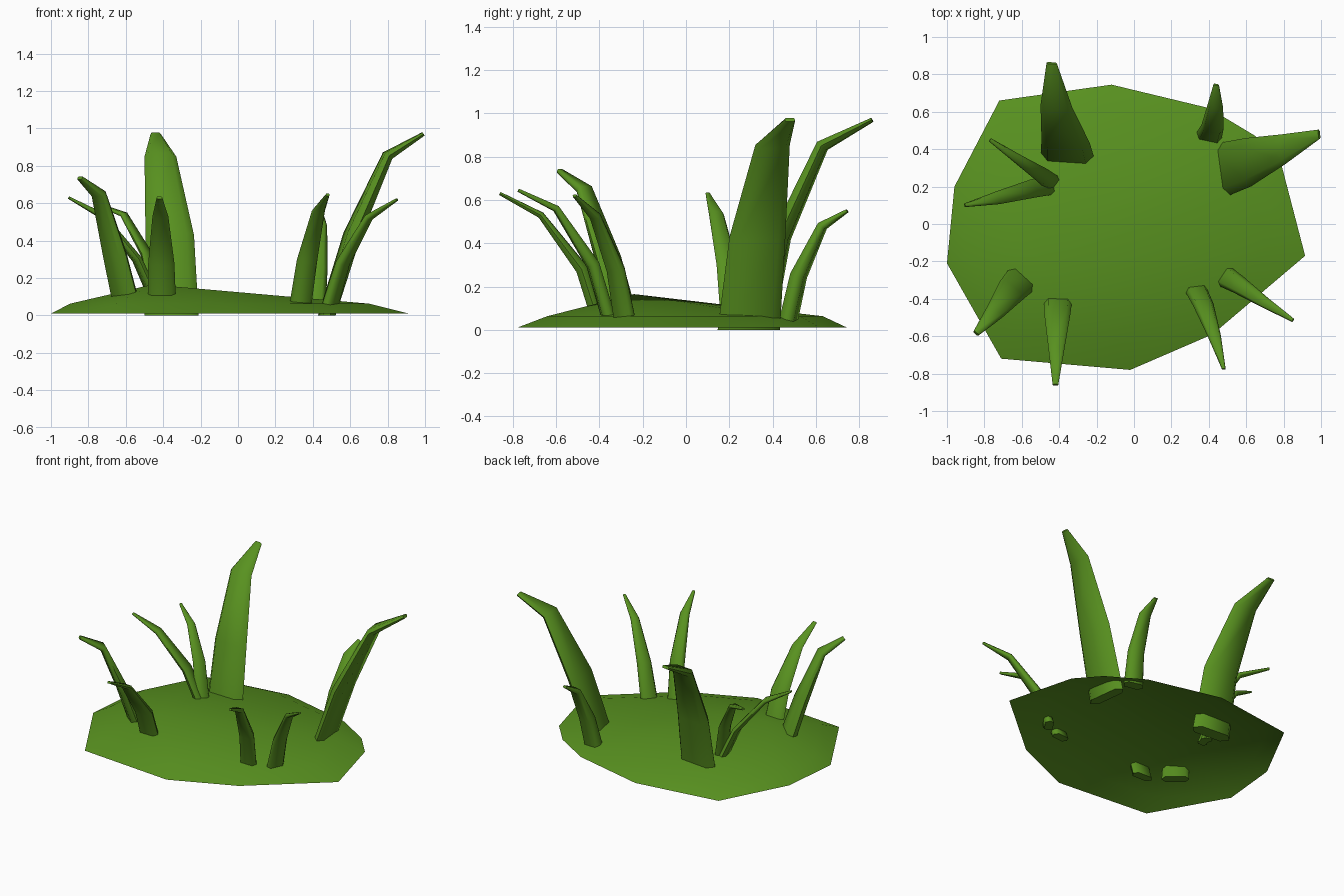
import bpy
from mathutils import Vector

if "Cube" in bpy.data.objects:
    bpy.data.objects.remove(bpy.data.objects["Cube"])

green = bpy.data.materials.new("grass_green")
green.diffuse_color = (0.098, 0.285, 0.014, 1)
green.use_nodes = True
green.node_tree.nodes["Principled BSDF"].inputs["Base Color"].default_value = green.diffuse_color


def make_object(name, verts, faces):
    me = bpy.data.meshes.new(name)
    me.from_pydata(verts, [], faces)
    me.materials.append(green)
    ob = bpy.data.objects.new(name, me)
    bpy.context.collection.objects.link(ob)
    bpy.ops.object.select_all(action='DESELECT')
    ob.select_set(True)
    bpy.context.view_layer.objects.active = ob
    bpy.ops.object.mode_set(mode='EDIT')
    bpy.ops.mesh.select_all(action='SELECT')
    bpy.ops.mesh.normals_make_consistent(inside=False)
    bpy.ops.object.mode_set(mode='OBJECT')
    bpy.ops.object.shade_smooth_by_angle(angle=1.15)
    return ob


# Ground mound: open low shell with an off-centre peak
outline = [(-1, -.21), (-.71, -.72), (-.02, -.78), (.42, -.59), (.915, -.17),
           (.79, .31), (.65, .47), (.40, .62), (-.12, .745), (-.72, .66), (-.96, .20)]
n = len(outline)
c = Vector((-.38, .06))
verts = [(x, y, .01) for x, y in outline]
for p in outline:
    q = c + (Vector(p) - c) * .835
    verts.append((q.x, q.y, .063))
verts.append((-.46, -.24, .165))
faces = []
for i in range(n):
    j = (i + 1) % n
    faces += [(i, j, n + j, n + i), (n + i, n + j, 2 * n)]
mound = make_object("ground_mound", verts, faces)
if mound.data.polygons[1].normal.z < 0:
    mound.data.flip_normals()

# Flattened hexagon section of a blade
SECTION = [(-.5, 0), (-.36, -.5), (.36, -.5), (.5, 0), (.36, .5), (-.36, .5)]


def blade(name, rows, side=None):
    """rows: x, y, z, width, thickness from root to tip; side: width direction."""
    pts = [Vector(r[:3]) for r in rows]
    lean = pts[-1] - pts[0]
    side = Vector(side or (-lean.y, lean.x, 0)).normalized()
    verts, faces = [], []
    for k, r in enumerate(rows):
        if k == 0:
            up = Vector((0, 0, 1))
        else:
            up = (pts[k] - pts[k - 1]).normalized()
            if k < len(rows) - 1:
                up = (up + (pts[k + 1] - pts[k]).normalized()).normalized()
        depth = up.cross(side).normalized()
        verts += [pts[k] + side * (u * r[3]) + depth * (v * r[4]) for u, v in SECTION]
    m = len(SECTION)
    for k in range(len(rows) - 1):
        for i in range(m):
            j = (i + 1) % m
            faces.append((k * m + i, k * m + j, (k + 1) * m + j, (k + 1) * m + i))
    faces += [tuple(range(m)), tuple(range(len(verts) - m, len(verts)))]
    make_object(name, verts, faces)


# Two tall broad blades
blade("tall_blade_left", [(-.355, .355, 0, .29, .09), (-.365, .44, .43, .26, .08),
                          (-.415, .63, .85, .17, .055), (-.44, .86, .97, .055, .02)],
      (1, -.07, 0))
blade("tall_blade_right", [(.475, .29, 0, .29, .07), (.61, .33, .43, .26, .075),
                           (.80, .40, .855, .16, .05), (.99, .48, .97, .05, .02)],
      (-.12, 1, 0))
# Short blades
blade("short_blade_back_right", [(.40, .47, .03, .14, .07), (.42, .52, .25, .12, .065),
                                 (.435, .63, .48, .085, .04), (.44, .745, .55, .03, .015)],
      (1, -.2, 0))
blade("short_blade_front_right", [(.33, -.35, .03, .12, .06), (.37, -.43, .30, .11, .055),
                                  (.43, -.60, .56, .07, .03), (.48, -.775, .645, .02, .015)],
      (1, .1, 0))
blade("short_blade_front_left", [(-.405, -.40, .03, .15, .06), (-.41, -.48, .28, .14, .055),
                                 (-.415, -.67, .53, .085, .03), (-.42, -.86, .63, .03, .015)])
blade("short_blade_left", [(-.59, -.285, .03, .18, .075), (-.66, -.36, .33, .155, .065),
                           (-.745, -.47, .65, .10, .04), (-.845, -.585, .735, .035, .02)])
# Thin blades
blade("thin_blade_right", [(.485, -.28, .03, .12, .055), (.56, -.325, .28, .10, .045),
                           (.70, -.42, .525, .06, .03), (.85, -.515, .62, .02, .012)])
blade("thin_blade_left_low", [(-.42, .215, .03, .11, .05), (-.54, .19, .30, .10, .04),
                              (-.73, .14, .535, .07, .03), (-.905, .10, .63, .02, .012)])
blade("thin_blade_left_high", [(-.42, .205, .03, .10, .045), (-.49, .26, .33, .085, .035),
                               (-.61, .34, .54, .055, .025), (-.77, .45, .60, .02, .012)])
